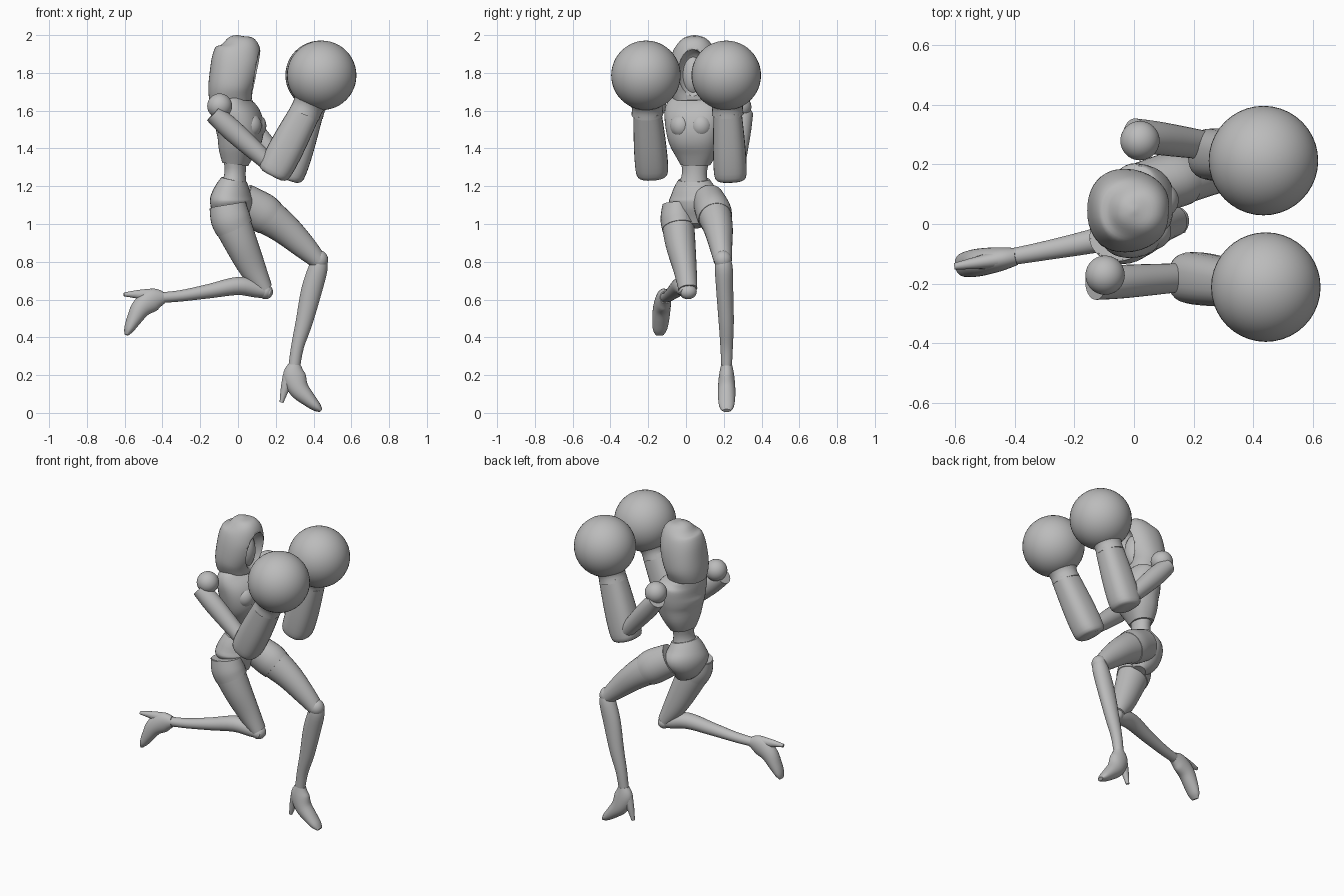
import bpy, bmesh
from math import sin, cos, pi, radians, copysign
from mathutils import Vector, Matrix

cube = bpy.data.objects.get("Cube")
if cube:
    bpy.data.objects.remove(cube, do_unlink=True)

grey = bpy.data.materials.new("plain_grey")
grey.use_nodes = True
grey.diffuse_color = (0.5, 0.5, 0.5, 1)
grey.node_tree.nodes["Principled BSDF"].inputs["Base Color"].default_value = (0.5, 0.5, 0.5, 1)


def finish(bm, name):
    bmesh.ops.recalc_face_normals(bm, faces=bm.faces)
    mesh = bpy.data.meshes.new(name)
    bm.to_mesh(mesh)
    bm.free()
    mesh.materials.append(grey)
    obj = bpy.data.objects.new(name, mesh)
    bpy.context.collection.objects.link(obj)
    bpy.ops.object.select_all(action='DESELECT')
    obj.select_set(True)
    bpy.context.view_layer.objects.active = obj
    bpy.ops.object.shade_smooth_by_angle(angle=radians(40))
    return obj


def smooth_rings(rings, steps=4):
    """Catmull-Rom interpolation through (x, y, z, half depth, half width)."""
    pts = [Vector(r) for r in rings]
    pts = [pts[0]] + pts + [pts[-1]]
    out = []
    for a, b, c, d in zip(pts, pts[1:], pts[2:], pts[3:]):
        for k in range(steps):
            t = k / steps
            out.append(0.5 * (2 * b + (c - a) * t + (2 * a - 5 * b + 4 * c - d) * t * t
                              + (3 * b - a - 3 * c + d) * t ** 3))
    return out + [pts[-1]]


def loft(name, rings, yaw=0, square=1.0, sides=28, place=None):
    """Skin elliptical rings; half width lies along y turned by yaw."""
    rings = smooth_rings(rings)
    side = Vector((-sin(radians(yaw)), cos(radians(yaw)), 0))
    place = place or Matrix()
    bm = bmesh.new()
    loops = []
    for i, r in enumerate(rings):
        centre = Vector(r[:3])
        tangent = Vector(rings[min(i + 1, len(rings) - 1)][:3]) - Vector(rings[max(i - 1, 0)][:3])
        tangent.normalize()
        across = (side - tangent * side.dot(tangent)).normalized()
        deep = across.cross(tangent)
        loop = []
        for k in range(sides):
            a = 2 * pi * k / sides
            c = copysign(abs(cos(a)) ** square, cos(a))
            s = copysign(abs(sin(a)) ** square, sin(a))
            p = centre + deep * max(r[3], .002) * c + across * max(r[4], .002) * s
            loop.append(bm.verts.new(place @ p))
        loops.append(loop)
    for a, b in zip(loops, loops[1:]):
        for k in range(sides):
            n = (k + 1) % sides
            bm.faces.new((a[k], a[n], b[n], b[k]))
    bm.faces.new(loops[0])
    bm.faces.new(loops[-1])
    return finish(bm, name)


def ball(name, centre, size, yaw=0):
    bm = bmesh.new()
    m = Matrix.Translation(centre) @ Matrix.Rotation(radians(yaw), 4, 'Z') @ Matrix.Diagonal((*size, 1))
    bmesh.ops.create_uvsphere(bm, u_segments=40, v_segments=24, radius=1, matrix=m)
    return finish(bm, name)


# Head: open hood around a smooth mask
hood = loft("hood", [(0, .045, 2, .005, .005), (0, .045, 1.985, .06, .055),
                     (.005, .045, 1.94, .11, .1), (-.005, .045, 1.88, .13, .125),
                     (-.02, .045, 1.8, .13, .138), (-.038, .045, 1.72, .12, .138),
                     (-.04, .045, 1.655, .112, .115)], square=.9, sides=40)
cutter = ball("hood_opening", (.13, .035, 1.79), (.1, .085, .135), -8)
cutter.hide_render = True
cut = hood.modifiers.new("opening", 'BOOLEAN')
cut.object = cutter
bpy.context.view_layer.objects.active = hood
bpy.ops.object.modifier_apply(modifier=cut.name)
bpy.data.objects.remove(cutter, do_unlink=True)
ball("face_mask", (.01, .04, 1.79), (.078, .065, .12), -8)
loft("neck", [(-.02, .045, 1.6, .06, .06), (-.015, .045, 1.66, .05, .05), (-.01, .045, 1.74, .05, .05)])

# Torso
loft("chest", [(-.015, .05, 1.315, .066, .08), (-.005, .05, 1.39, .095, .12),
               (.01, .045, 1.47, .118, .145), (.005, .045, 1.55, .118, .158),
               (-.02, .045, 1.62, .092, .155), (-.03, .05, 1.66, .07, .11),
               (-.025, .05, 1.69, .045, .05)], yaw=-15, square=.85, sides=36)
for side, x, y in (("right", .065, -.025), ("left", .09, .08)):
    ball(side + "_bust", (x, y, 1.52), (.06, .06, .065), -15)
loft("waist", [(-.025, .04, 1.18, .075, .09), (-.015, .045, 1.27, .055, .066), (-.015, .048, 1.36, .065, .085)], yaw=-15)
loft("pelvis", [(-.005, .04, .99, .04, .05), (-.025, .045, 1.05, .09, .1),
                (-.035, .05, 1.12, .108, .145), (-.03, .045, 1.18, .092, .12),
                (-.02, .042, 1.235, .066, .085)], yaw=-22)

# Thighs, each with a slightly wider hem piece at the top
thighs = {
    "right": [(-.055, -.045, 1.1, .092, .075), (-.04, -.045, 1.03, .1, .085), (.015, -.03, .9, .088, .08),
              (.08, -.005, .76, .07, .062), (.14, .01, .655, .045, .05)],
    "left": [(.02, .12, 1.125, .09, .08), (.12, .145, 1.065, .1, .09), (.24, .17, .98, .084, .078),
             (.35, .185, .88, .065, .06), (.425, .195, .805, .046, .048)],
}
for side, rings in thighs.items():
    loft(side + "_thigh", rings)
    hem = [(x, y, z, d + .005, w + .005) for x, y, z, d, w in rings[:2]]
    mid = (Vector(rings[1]) * .6 + Vector(rings[2]) * .4)
    loft(side + "_shorts_leg", hem + [(*mid[:3], mid[3] + .005, mid[4] + .005)])
ball("right_knee", (.145, .01, .642), (.04, .047, .04))
ball("left_knee", (.432, .195, .81), (.045, .046, .05))

# Shins
loft("right_shin", [(.165, .01, .635, .03, .04), (.1, 0, .655, .045, .048), (0, -.025, .672, .048, .05),
                    (-.15, -.06, .645, .038, .04), (-.3, -.09, .62, .03, .032), (-.41, -.11, .61, .028, .028)])
loft("left_shin", [(.435, .195, .83, .03, .035), (.425, .2, .77, .05, .047), (.39, .205, .65, .055, .045),
                   (.35, .213, .48, .045, .04), (.315, .215, .35, .034, .033), (.298, .215, .245, .031, .028)])

# High-heeled feet, modelled below an ankle at the origin
sole = [(0, 0, .005, .034, .029), (-.003, 0, -.05, .06, .04), (.02, 0, -.12, .054, .046),
        (.07, 0, -.175, .04, .045), (.115, 0, -.217, .026, .038), (.14, 0, -.238, .01, .022)]
heel = [(-.025, 0, -.06, .04, .03), (-.05, 0, -.12, .024, .021), (-.07, 0, -.195, .01, .011)]
places = {
    "left": Matrix.Translation((.3, .215, .25)),
    "right": Matrix.Translation((-.4, -.11, .61)) @ Matrix.Rotation(radians(9), 4, 'Z')
             @ Matrix.Rotation(radians(75), 4, 'Y'),
}
for side, place in places.items():
    loft(side + "_foot", sole, place=place)
    loft(side + "_heel", heel, sides=16, place=place)

# Arms: shoulder, upper arm, gauntlet, cuff and round glove
arms = {
    "right": dict(shoulder=(-.097, -.172, 1.625), start=(-.13, -.2, 1.585), elbow=(.16, -.18, 1.325),
                  low=(.195, -.18, 1.285), wrist=(.36, -.205, 1.6), fist=(.443, -.212, 1.787)),
    "left": dict(shoulder=(.02, .28, 1.62), start=(.0, .3, 1.585), elbow=(.24, .265, 1.31),
                 low=(.265, .235, 1.265), wrist=(.375, .22, 1.6), fist=(.435, .213, 1.787)),
}
for side, arm in arms.items():
    p = {key: Vector(v) for key, v in arm.items()}
    ball(side + "_shoulder", p["shoulder"], (.066, .066, .066))
    loft(side + "_upper_arm", [(*p["start"], .05, .055), (*p["start"].lerp(p["elbow"], .35), .058, .056),
                               (*p["elbow"], .045, .048)])
    down = (p["low"] - p["wrist"]).normalized()
    loft(side + "_gauntlet", [(*(p["low"] + down * .03), .06, .07), (*p["low"], .088, .086),
                              (*p["low"].lerp(p["wrist"], .4), .092, .086),
                              (*p["wrist"], .08, .074)], square=.8)
    cuff = [(*p["wrist"].lerp(p["fist"], t), r, r) for t, r in ((-.1, .084), (.12, .082), (.35, .1), (.6, .13))]
    loft(side + "_glove_cuff", cuff)
    ball(side + "_glove", p["fist"], (.184, .184, .184))
